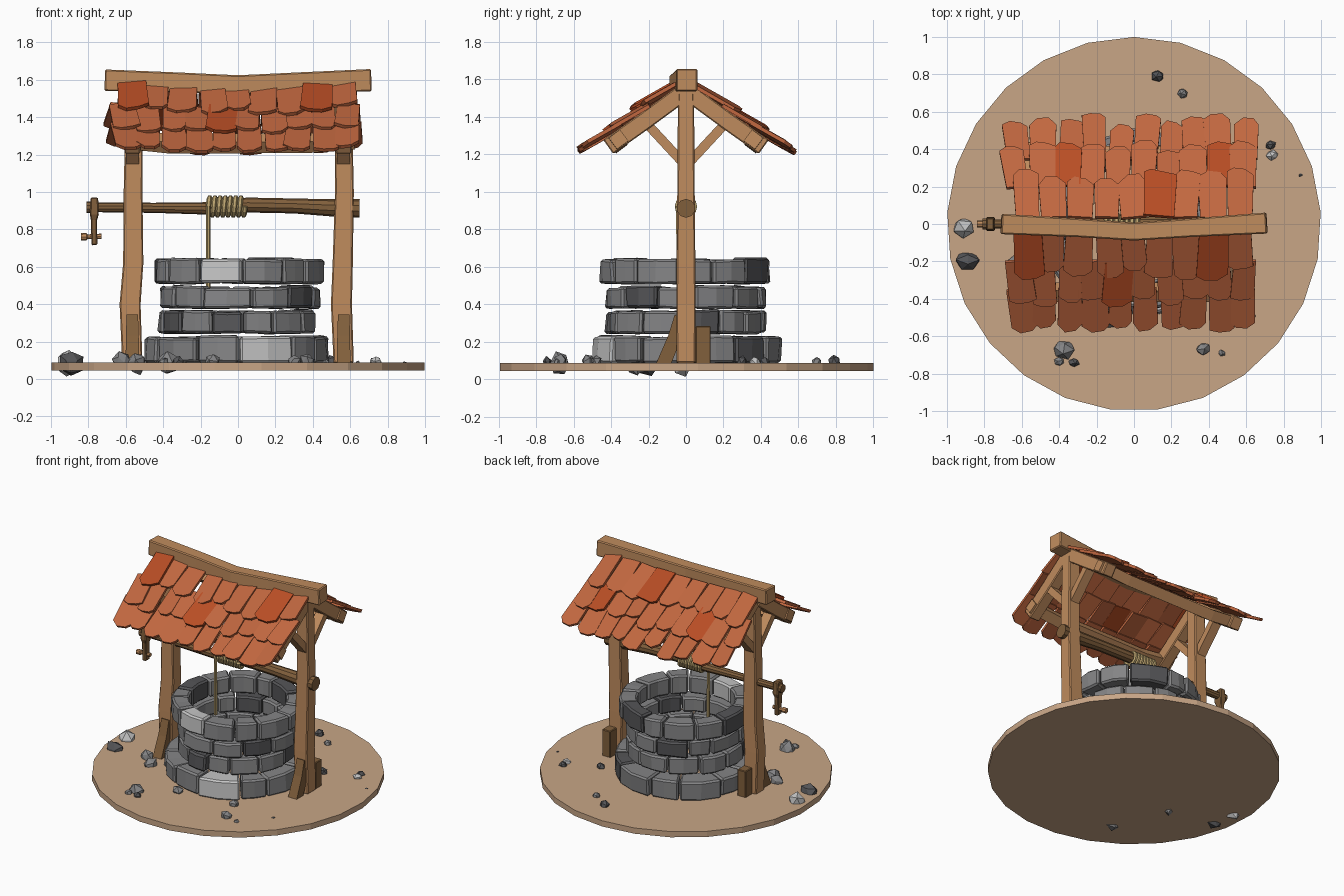
import bpy, bmesh, math, random
from mathutils import Vector, Matrix

if "Cube" in bpy.data.objects:
    bpy.data.objects.remove(bpy.data.objects["Cube"])

random.seed(7)
R = random.uniform


def material(name, r, g, b):
    m = bpy.data.materials.new(name)
    m.diffuse_color = (r, g, b, 1)
    m.use_nodes = True
    m.node_tree.nodes["Principled BSDF"].inputs["Base Color"].default_value = m.diffuse_color
    return m


GROUND = material("sandy ground", 0.58, 0.38, 0.24)
WOOD = material("light wood", 0.52, 0.26, 0.11)
DARKWOOD = material("dark wood", 0.22, 0.115, 0.045)
ROPE = material("rope", 0.50, 0.37, 0.16)
TILE = material("clay shingle", 0.53, 0.135, 0.05)
TILE2 = material("bright shingle", 0.48, 0.075, 0.018)
STONES = [material("grey stone", 0.23, 0.23, 0.235),
          material("light stone", 0.55, 0.55, 0.55),
          material("dark stone", 0.09, 0.09, 0.095)]


def finish(name, bm, mats, bevel=0):
    bmesh.ops.recalc_face_normals(bm, faces=bm.faces)
    me = bpy.data.meshes.new(name)
    bm.to_mesh(me)
    bm.free()
    for m in mats:
        me.materials.append(m)
    ob = bpy.data.objects.new(name, me)
    bpy.context.collection.objects.link(ob)
    if bevel:
        mod = ob.modifiers.new("bevel", 'BEVEL')
        mod.width, mod.segments = bevel, 1
        mod.limit_method, mod.angle_limit = 'ANGLE', math.radians(40)
    return ob


def sweep(name, pts, profile, mat, ref, scales=None, bevel=0):
    """Sweep a closed 2D profile along a path; profile x follows ref."""
    bm = bmesh.new()
    pts, ref, rings = [Vector(p) for p in pts], Vector(ref), []
    for i, p in enumerate(pts):
        t = (pts[min(i + 1, len(pts) - 1)] - pts[max(i - 1, 0)]).normalized()
        u = (ref - t * ref.dot(t)).normalized()
        v = t.cross(u)
        s = scales[i] if scales else 1
        rings.append([bm.verts.new(p + (u * a + v * b) * s) for a, b in profile])
    n = len(profile)
    for r0, r1 in zip(rings, rings[1:]):
        for k in range(n):
            bm.faces.new((r0[k], r0[(k + 1) % n], r1[(k + 1) % n], r1[k]))
    bm.faces.new(rings[0])
    bm.faces.new(rings[-1])
    return finish(name, bm, [mat], bevel)


def rect(w, h):
    return [(-w / 2, -h / 2), (w / 2, -h / 2), (w / 2, h / 2), (-w / 2, h / 2)]


def disc(r, n):
    return [(r * math.cos(2 * math.pi * k / n), r * math.sin(2 * math.pi * k / n)) for k in range(n)]


# Ground disc, 25 sides with a corner towards +y
sweep("ground_disc", [(0, 0, 0.045), (0, 0, 0.088)], disc(1, 25), GROUND, (0, 1, 0))


# Well wall: four rings of irregular stones; special = {angle: colour index}
def stone_ring(name, z0, z1, ro, ri, count, special):
    bm = bmesh.new()
    cuts = [360 * (k + R(-0.2, 0.2)) / count - 115 for k in range(count)]
    cuts.append(cuts[0] + 360)
    for a0, a1 in zip(cuts, cuts[1:]):
        mi = random.choice([0] * 8 + [2])
        for ang, m in special.items():
            if (ang - a0) % 360 < a1 - a0:
                mi = m
        dr, lo, hi = R(-0.012, 0.014), z0 + R(0, 0.006), z1 + R(-0.012, 0.004)
        secs = []
        for f in (0, 0.5, 1):
            a = math.radians(a0 + 0.6 + (a1 - a0 - 1.2) * f)
            secs.append([bm.verts.new((r * math.cos(a), r * math.sin(a), z + R(-0.004, 0.004)))
                         for r, z in ((ri, lo), (ro + dr + R(-.008, .008), lo),
                                      (ro + dr + R(-.008, .008), hi), (ri, hi))])
        fs = [bm.faces.new(secs[0]), bm.faces.new(secs[2])]
        for s, t in zip(secs, secs[1:]):
            fs += [bm.faces.new((s[k], s[(k + 1) % 4], t[(k + 1) % 4], t[k])) for k in range(4)]
        for f in fs:
            f.material_index = mi
    finish(name, bm, STONES, 0.012)


stone_ring("wall_ring_bottom", 0.085, 0.232, 0.495, 0.34, 12, {-71: 1, 45: 2})
stone_ring("wall_ring_lower", 0.242, 0.368, 0.42, 0.32, 13, {-104: 2, 20: 2})
stone_ring("wall_ring_upper", 0.376, 0.497, 0.425, 0.32, 12, {})
stone_ring("wall_ring_top", 0.508, 0.645, 0.455, 0.335, 13, {-104: 1, 50: 2})

# Frame on each side: post, rafters, braces, foot wedges
for sx, side in ((-1, "left"), (1, "right")):
    x = 0.565 * sx
    sweep(side + "_post", [(x, 0, 0.085), (x - 0.012, 0, 0.4), (x - 0.005 + 0.01 * (sx < 0), 0, 0.62),
                           (x + 0.004, 0, 1.0), (x + 0.004 - 0.008 * sx, 0, 1.56)],
          rect(0.108, 0.10), WOOD, (1, 0, 0), (1, 1.04, 1, 0.93, 0.85), 0.007)
    for sy, end in ((-1, "front"), (1, "back")):
        tag = side + "_" + end
        sweep(tag + "_rafter", [(x, 0.02 * sy, 1.525), (x, 0.22 * sy, 1.378), (x, 0.415 * sy, 1.24)],
              rect(0.085, 0.092), WOOD, (1, 0, 0), None, 0.006)
        sweep(tag + "_brace", [(x, 0.025 * sy, 1.165), (x, 0.21 * sy, 1.365)],
              rect(0.07, 0.05), WOOD, (1, 0, 0))
    sweep(side + "_front_wedge", [(x, -0.125, 0.07), (x, -0.062, 0.22), (x, -0.03, 0.335)],
          rect(0.072, 0.075), DARKWOOD, (1, 0, 0), (1, 0.95, 0.85))
    sweep(side + "_back_wedge", [(x + 0.01, 0.092, 0.07), (x + 0.01, 0.092, 0.285)],
          rect(0.07, 0.08), DARKWOOD, (1, 0, 0), None, 0.005)

# Sagging ridge beam and eave purlins
sweep("ridge_beam", [(-0.71, 0, 1.597), (-0.3, -0.02, 1.585), (0, -0.04, 1.572),
                     (0.3, -0.02, 1.585), (0.71, 0.005, 1.597)],
      rect(0.108, 0.115), WOOD, (0, 1, 0), (1, 0.92, 0.9, 0.92, 1.04), 0.007)
for sy, end in ((-1, "front"), (1, "back")):
    sweep(end + "_purlin", [(-0.62, 0.36 * sy, 1.285), (-0.37, 0.365 * sy, 1.258),
                            (0.37, 0.365 * sy, 1.26), (0.62, 0.36 * sy, 1.28)],
          rect(0.075, 0.075), WOOD, (0, sy * 0.8, -0.6))


# Shingles: three overlapping rows per slope with rounded, ragged tips
def shingles(name, sy, accents):
    bm = bmesh.new()
    a = math.radians(36.5)
    down = Vector((0, sy * math.cos(a), -math.sin(a)))
    nrm = Vector((0, sy * math.sin(a), math.cos(a)))
    rows = ((0, 0.27, -0.64, 0.635, 9), (0.2, 0.45, -0.69, 0.66, 10), (0.38, 0.625, -0.68, 0.66, 10))
    for ri, (d0, d1, x0, x1, count) in enumerate(rows):
        step = (x1 - x0) / count
        for k in range(count):
            cx = x0 + step * (k + 0.5) + R(-0.008, 0.008)
            accent = any(r == ri and abs(cx - ax) < step * 0.5 for r, ax in accents)
            w = step * R(0.46, 0.56) * (1.15 if accent else 1)
            length = d1 - d0 + R(-0.035, 0.035)
            tip, skew = R(0.02, 0.05), R(-0.5, 0.5)
            outline = [(-w * 0.92, 0), (w * 0.92, 0), (w, length - tip), (w * (0.45 + skew * .4), length - R(0, .012)),
                       (w * (-0.4 + skew * .4), length), (-w, length - tip * R(0.6, 1.2))]
            rot = Matrix.Rotation(R(-0.07, 0.07) + 0.1 * sy * (k == 0 and ri > 0), 2)
            tilt = R(-0.02, 0.02)
            sag = -0.028 * (1 - (cx / 0.7) ** 2)
            loops = []
            for th in (0, 0.02):
                loop = []
                for px, pd in outline:
                    q = rot @ Vector((px, pd))
                    lift = 0.004 * ri + 0.03 * (1 - q.y / 0.25) * -1 + 0.012 * accent + tilt * px / w * 0.5
                    loop.append(bm.verts.new(Vector((cx + q.x, 0.045 * sy, 1.605 + sag))
                                             + down * (d0 + q.y) + nrm * (lift + th)))
                loops.append(loop)
            lo, hi = loops
            fs = [bm.faces.new(lo), bm.faces.new(hi)]
            fs += [bm.faces.new((lo[i], lo[(i + 1) % 6], hi[(i + 1) % 6], hi[i])) for i in range(6)]
            for f in fs:
                f.material_index = int(accent)
    finish(name, bm, [TILE, TILE2])


shingles("front_shingles", -1, [(0, -0.57), (0, 0.43), (1, -0.08)])
shingles("back_shingles", 1, [(0, 0.14), (1, 0.5), (1, -0.34)])

# Windlass: axle, crank, handle
axle = [(-0.81, .918, .031), (-0.785, .918, .031), (-0.78, .918, .026), (-0.45, .915, .027), (-0.17, .912, .033),
        (0.05, .93, .04), (0.3, .925, .04), (0.5, .915, .046), (0.65, .912, .05)]
sweep("axle", [(x, 0, z) for x, z, r in axle], disc(1, 10), DARKWOOD, (0, 0, 1), [r for x, z, r in axle])
sweep("crank_arm", [(-0.768, 0, 0.97), (-0.768, 0, 0.88), (-0.77, 0, 0.85), (-0.768, 0, 0.715)],
      rect(0.045, 0.07), DARKWOOD, (1, 0, 0), (0.9, 1.05, 0.75, 0.7), 0.006)
sweep("crank_handle", [(-0.84, 0, 0.76), (-0.81, 0, 0.76), (-0.805, 0, 0.76), (-0.73, 0, 0.762)],
      disc(1, 8), WOOD, (0, 0, 1), (0.019, 0.02, 0.013, 0.015))

# Rope: coil round the axle and hanging strand
turns, per = 7, 12
coil = []
for i in range(turns * per + 1):
    t = 2 * math.pi * i / per
    coil.append((-0.158 + 0.195 * i / (turns * per), -0.047 * math.cos(t), 0.922 + 0.047 * math.sin(t)))
sweep("rope_coil", coil, disc(0.0145, 6), ROPE, (1, 0, 0))
sweep("rope_strand", [(-0.158, -0.045, 0.93), (-0.158, -0.04, 0.7), (-0.158, -0.04, 0.48)],
      disc(0.012, 6), ROPE, (1, 0, 0))

# Loose rocks: x, y, radius, colour index
rocks = [(-.91, -.02, .068, 1), (-.89, -.2, .068, 2), (-.38, -.67, .065, 0), (-.4, -.735, .03, 0),
         (-.32, -.74, .032, 2), (.37, -.67, .042, 0), (.47, -.69, .022, 0), (.64, -.49, .016, 0),
         (.13, .79, .038, 2), (.26, .70, .034, 0), (.73, .42, .03, 2), (.74, .37, .035, 1), (.89, .26, .014, 2),
         (-.54, -.27, .06, 0), (.3, -.48, .04, 0), (-.14, -.52, .045, 0), (-.62, -.2, .05, 0), (.5, .3, .035, 2)]
bm = bmesh.new()
for x, y, r, m in rocks:
    z = 0.075 + r * 0.45 if r < 0.06 else 0.085
    res = bmesh.ops.create_icosphere(bm, subdivisions=1, radius=1)
    spin = Matrix.Rotation(R(0, 6), 3, 'Z') @ Matrix.Rotation(R(0, 6), 3, 'X')
    for v in res["verts"]:
        p = spin @ (v.co * R(0.8, 1.15))
        v.co = Vector((x + p.x * r, y + p.y * r * 0.85, max(0, z + p.z * r)))
        for f in v.link_faces:
            f.material_index = m
finish("loose_rocks", bm, STONES)
